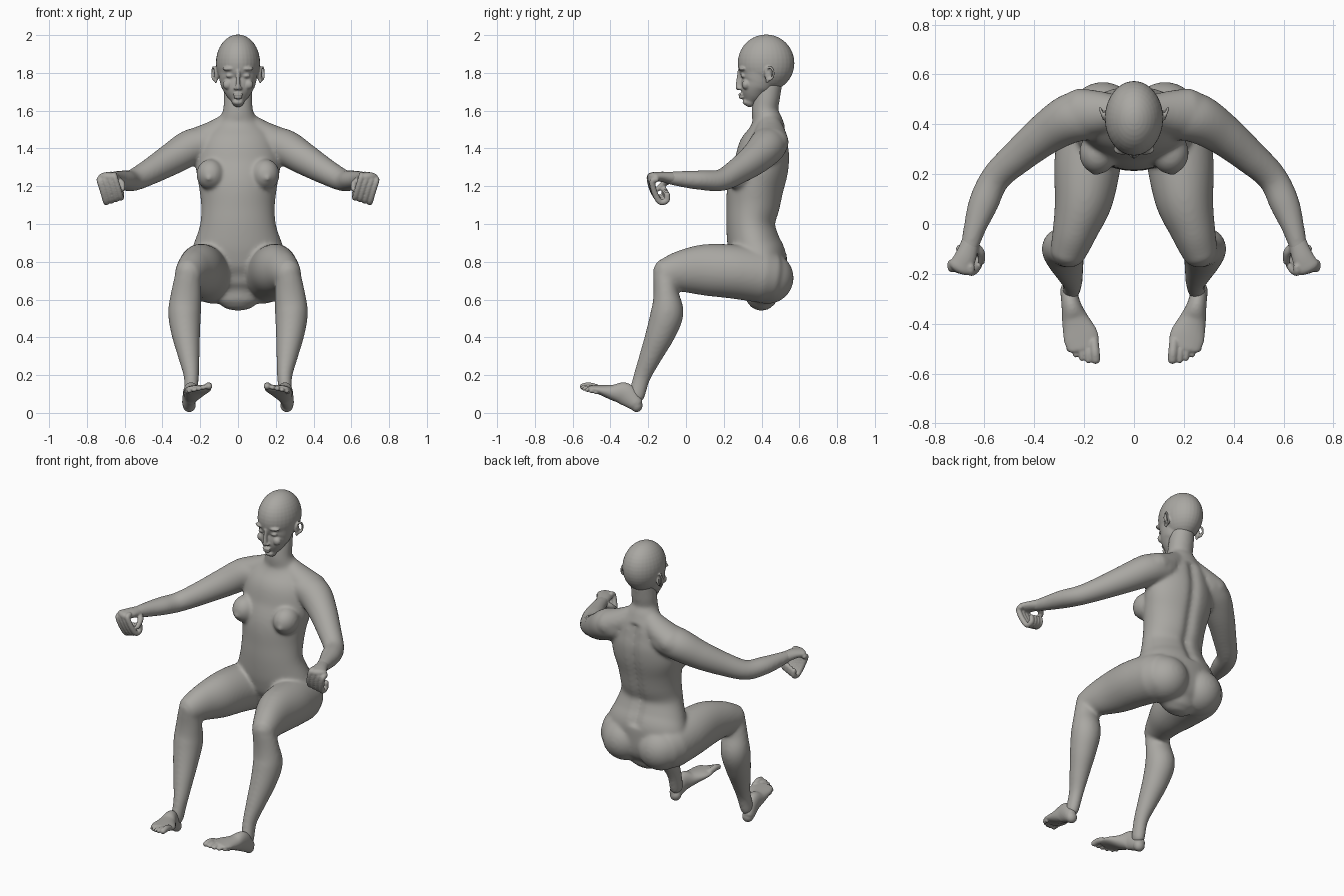
import bpy, bmesh, math
from mathutils import Vector, Matrix

if "Cube" in bpy.data.objects:
    bpy.data.objects.remove(bpy.data.objects["Cube"])

clay = bpy.data.materials.new("warm_grey_clay")
clay.use_nodes = True
CLAY = (0.40, 0.39, 0.365, 1)
clay.diffuse_color = CLAY
clay.node_tree.nodes["Principled BSDF"].inputs["Base Color"].default_value = CLAY
clay.node_tree.nodes["Principled BSDF"].inputs["Roughness"].default_value = 0.7

Y, Z = Vector((0, 1, 0)), Vector((0, 0, 1))
SIDES = ((1, "left"), (-1, "right"))


def spline(keys, steps=6):
    """Smooth curve through keys of (x, y, z, width, depth)."""
    keys = [Vector(k) for k in keys]
    out = []
    for i in range(len(keys) - 1):
        a, b = keys[i], keys[i + 1]
        before = keys[i - 1] if i else a
        after = keys[i + 2] if i + 2 < len(keys) else b
        m, n = (b - before) / 2, (after - a) / 2
        for s in range(steps):
            t = s / steps
            h = t * t * (3 - 2 * t)
            out.append(a * (1 - h) + b * h + m * (t * (1 - t) ** 2) - n * (t * t * (1 - t)))
    return out + [keys[-1]]


def tube(bm, keys, ref=Z, side=1, segs=32):
    """Loft elliptical sections along a path, with rounded ends."""
    path = spline(keys)
    pos = [Vector(p[:3]) for p in path]
    rings = []
    last = len(path) - 1
    for i, p in enumerate(path):
        t = (pos[min(i + 1, last)] - pos[max(i - 1, 0)]).normalized()
        u = t.cross(ref).normalized()
        v = u.cross(t)
        rings.append((pos[i], u * p[3], v * p[4], t * min(p[3], p[4])))
    dome = [math.radians(a) for a in (30, 60, 84)]
    cap = lambda r, d, a: (r[0] + r[3] * d * math.sin(a), r[1] * math.cos(a), r[2] * math.cos(a))
    full = [cap(rings[0], -1, a) for a in reversed(dome)]
    full += [r[:3] for r in rings] + [cap(rings[-1], 1, a) for a in dome]
    loops = []
    for c, u, v in full:
        loop = []
        for k in range(segs):
            a = math.tau * k / segs
            q = c + u * math.cos(a) + v * math.sin(a)
            loop.append(bm.verts.new((q.x * side, q.y, q.z)))
        loops.append(loop)
    for lo, hi in zip(loops, loops[1:]):
        for k in range(segs):
            j = (k + 1) % segs
            bm.faces.new((lo[k], lo[j], hi[j], hi[k]))
    bm.faces.new(loops[0])
    bm.faces.new(loops[-1])
    return [v for loop in loops for v in loop]


def blob(bm, centre, radii, side=1, tilt=0):
    """Ellipsoid, optionally tilted about x."""
    c = Vector((centre[0] * side, centre[1], centre[2]))
    m = Matrix.Translation(c) @ Matrix.Rotation(tilt, 4, "X") @ Matrix.Diagonal((*radii, 1))
    bmesh.ops.create_uvsphere(bm, u_segments=32, v_segments=20, radius=1, matrix=m)


def finish(bm, name, voxel, smooth):
    """Fuse the overlapping forms into one smooth skin."""
    bmesh.ops.recalc_face_normals(bm, faces=bm.faces)
    mesh = bpy.data.meshes.new(name)
    bm.to_mesh(mesh)
    bm.free()
    mesh.materials.append(clay)
    obj = bpy.data.objects.new(name, mesh)
    bpy.context.collection.objects.link(obj)
    fuse = obj.modifiers.new("fuse", "REMESH")
    fuse.mode = "VOXEL"
    fuse.voxel_size = voxel
    fuse.use_smooth_shade = True
    relax = obj.modifiers.new("relax", "SMOOTH")
    relax.factor = 0.5
    relax.iterations = smooth


# Torso and neck, as height, centre depth, half width, half depth
body = bmesh.new()
trunk = [(.63, .40, .13, .09), (.68, .405, .22, .12), (.75, .40, .265, .135),
         (.82, .385, .262, .15), (.9, .36, .232, .142), (1, .345, .2, .132),
         (1.1, .358, .195, .145), (1.2, .372, .207, .152), (1.3, .4, .222, .148),
         (1.4, .415, .21, .138), (1.48, .43, .175, .108), (1.54, .43, .115, .083),
         (1.6, .418, .08, .07), (1.67, .428, .076, .07), (1.75, .44, .07, .07)]
verts = tube(body, [(0, y, z, a, b) for z, y, a, b in trunk], Y, segs=72)
# Spine furrow
for v in verts:
    if v.co.y > .4 and .85 < v.co.z < 1.5:
        v.co.y -= .02 * math.exp(-(v.co.x / .03) ** 2)

for s, _ in SIDES:
    # Chest, collar slope and seat
    blob(body, (.145, .285, 1.262), (.075, .085, .082), s)
    blob(body, (.155, .215, 1.245), (.022, .022, .022), s)
    tube(body, [(.03, .44, 1.53, .06, .07), (.12, .445, 1.475, .085, .075),
                (.22, .445, 1.43, .1, .08)], Z, s)
    blob(body, (.125, .43, .715), (.14, .14, .138), s)
    # Arm
    tube(body, [(.16, .44, 1.43, .1, .09), (.25, .425, 1.405, .1, .095),
                (.35, .365, 1.345, .085, .085), (.46, .275, 1.28, .07, .07),
                (.555, .185, 1.232, .06, .058), (.605, .08, 1.232, .06, .052),
                (.64, -.02, 1.238, .045, .043), (.662, -.1, 1.245, .036, .032)], Z, s)
    # Thigh and knee
    tube(body, [(.16, .40, .728, .14, .145), (.185, .25, .748, .135, .143),
                (.202, .1, .757, .118, .136), (.235, -.02, .75, .092, .112),
                (.26, -.1, .735, .076, .088)], Z, s)
    # Lower leg
    tube(body, [(.265, -.11, .72, .07, .065), (.275, -.105, .63, .08, .068),
                (.283, -.1, .53, .087, .087), (.276, -.135, .42, .076, .078),
                (.26, -.187, .3, .057, .06), (.247, -.233, .19, .04, .046),
                (.252, -.262, .09, .036, .044)], Y, s)
finish(body, "body", .009, 14)

# Head: skull, then face from chin to brow
head = bmesh.new()
blob(head, (0, .424, 1.852), (.117, .15, .151))
face = [(1.65, .338, .034, .032), (1.68, .35, .06, .06), (1.72, .365, .084, .08),
        (1.75, .38, .095, .096), (1.785, .39, .102, .104), (1.83, .4, .109, .122)]
tube(head, [(0, y, z, a, b) for z, y, a, b in face], Y, segs=48)
tube(head, [(0, .285, 1.81, .012, .012), (0, .28, 1.76, .011, .014),
            (0, .276, 1.722, .014, .014)], Y)
# Lips and chin
blob(head, (0, .29, 1.686), (.028, .014, .008))
blob(head, (0, .293, 1.67), (.025, .014, .008))
blob(head, (0, .318, 1.645), (.028, .018, .016))
for s, _ in SIDES:
    # Nostril, eyelid, brow, cheek
    blob(head, (.014, .284, 1.718), (.01, .012, .009), s)
    blob(head, (.043, .303, 1.785), (.021, .014, .012), s)
    blob(head, (.045, .3, 1.822), (.038, .022, .012), s)
    blob(head, (.055, .318, 1.738), (.026, .022, .026), s)
    # Ear rim and lobe
    rim = [(.128 + .008 * math.cos(a), .442 + .021 * math.cos(a), 1.797 + .033 * math.sin(a), .007, .007)
           for a in [math.radians(d) for d in range(-100, 200, 30)]]
    tube(head, rim, Vector((1, 0, 0)), s, 12)
    blob(head, (.115, .435, 1.788), (.012, .02, .034), s, .2)
    blob(head, (.118, .43, 1.757), (.008, .01, .013), s)
finish(head, "head", .005, 5)

for s, side in SIDES:
    # Hand: palm, four curled fingers and thumb
    hand = bmesh.new()
    tube(hand, [(.655, -.07, 1.243, .036, .032), (.675, -.13, 1.25, .043, .027),
                (.696, -.175, 1.249, .05, .024)], Z, s)
    for i in range(4):
        x, y, z, r = .655 + .026 * i, -.193 + .005 * i, 1.26 - .008 * i, .016
        tube(hand, [(x, y + .02, z, r, r), (x - .002, y, z - .012, r, r),
                    (x - .02, y + .012, z - .07, r, r), (x - .034, y + .04, z - .118, r, r),
                    (x - .036, y + .075, z - .112, r, r), (x - .034, y + .078, z - .08, r, r)],
             Vector((1, 0, 0)), s, 14)
    tube(hand, [(.645, -.085, 1.235, .02, .02), (.615, -.115, 1.215, .017, .017),
                (.612, -.15, 1.185, .014, .014)], Z, s, 14)
    finish(hand, side + "_hand", .005, 4)

    # Foot: heel, arch and ball
    foot = bmesh.new()
    tube(foot, [(.262, -.268, .052, .034, .042), (.252, -.325, .1, .039, .06),
                (.236, -.385, .108, .054, .042), (.214, -.45, .122, .07, .026),
                (.203, -.495, .129, .064, .018)], Z, s)
    blob(foot, (.258, -.262, .04), (.034, .032, .036), s)
    # Toes, largest on the inner side
    for i in range(5):
        r = .013 if i else .019
        x, z = .154 + .025 * i + (.004 if i else 0), .14 - .006 * i
        y = -.545 + .003 * i * i - (.006 if i else 0)
        tube(foot, [(x + .006, -.475, z - .006, r, r), (x + .002, y + .03, z + .003, r, r),
                    (x, y, z, r, r * .9)], Z, s, 14)
    finish(foot, side + "_foot", .005, 4)
